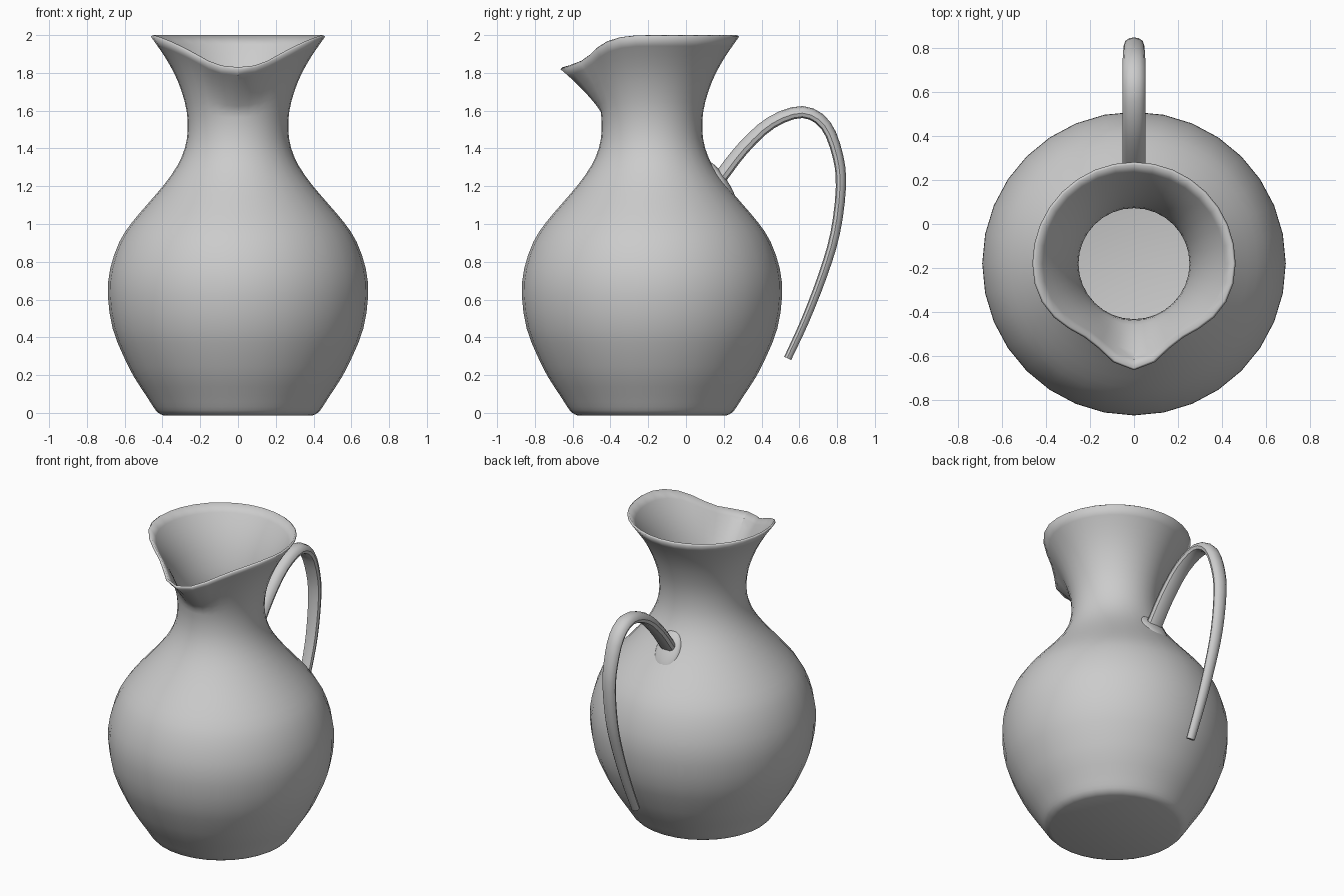
import bpy, bmesh, math
from mathutils import Vector

cube = bpy.data.objects.get("Cube")
if cube:
    bpy.data.objects.remove(cube, do_unlink=True)

AXIS_Y = -0.18
SEGMENTS = 32

clay = bpy.data.materials.new("grey_clay")
clay.use_nodes = True
clay.diffuse_color = (0.6, 0.6, 0.6, 1)
clay.node_tree.nodes["Principled BSDF"].inputs["Base Color"].default_value = (0.6, 0.6, 0.6, 1)


def finish(name, bm, angle=35):
    """Turn a bmesh into a named, smooth shaded object."""
    bmesh.ops.recalc_face_normals(bm, faces=bm.faces)
    mesh = bpy.data.meshes.new(name)
    bm.to_mesh(mesh)
    bm.free()
    mesh.materials.append(clay)
    obj = bpy.data.objects.new(name, mesh)
    bpy.context.collection.objects.link(obj)
    bpy.ops.object.select_all(action='DESELECT')
    obj.select_set(True)
    bpy.context.view_layer.objects.active = obj
    bpy.ops.object.shade_smooth_by_angle(angle=math.radians(angle))
    return obj


def spline(points, steps):
    """Catmull-Rom samples through the points."""
    pts = [Vector(p) for p in points]
    pts = [2 * pts[0] - pts[1]] + pts + [2 * pts[-1] - pts[-2]]
    out = []
    for a, b, c, d in zip(pts, pts[1:], pts[2:], pts[3:]):
        for i in range(steps):
            t = i / steps
            out.append(0.5 * (2 * b + (c - a) * t + (2 * a - 5 * b + 4 * c - d) * t * t
                              + (3 * b - a - 3 * c + d) * t ** 3))
    return out + [pts[-2]]


def bridge(bm, rings):
    for lower, upper in zip(rings, rings[1:]):
        n = len(lower)
        for i in range(n):
            j = (i + 1) % n
            bm.faces.new((lower[i], lower[j], upper[j], upper[i]))


# Jug body: turned profile (radius, height) with a pulled, dipping spout
PROFILE = spline([(0.39, 0), (0.415, 0.012), (0.437, 0.04), (0.475, 0.1), (0.54, 0.2),
                  (0.595, 0.31), (0.65, 0.45), (0.675, 0.62), (0.663, 0.76), (0.615, 0.9),
                  (0.55, 1.0), (0.465, 1.1), (0.38, 1.2), (0.31, 1.3), (0.267, 1.4),
                  (0.252, 1.5), (0.258, 1.6), (0.283, 1.7), (0.323, 1.8), (0.38, 1.9),
                  (0.45, 2.0)], 2)
NECK = 1.5


def radius_at(z):
    for p, q in zip(PROFILE, PROFILE[1:]):
        if z <= q.y:
            return p.x + (q.x - p.x) * (z - p.y) / (q.y - p.y)
    return PROFILE[-1].x


def body_point(height, i):
    turn = 2 * math.pi * i / SEGMENTS          # zero points at the spout
    rim = 2 - 0.17 * max(0, math.cos(turn)) ** 2.8
    z, push = height, 0
    if height > NECK:
        z = NECK + (height - NECK) * (rim - NECK) / (2 - NECK)
        away = math.degrees(min(turn, 2 * math.pi - turn))
        lift = max(0, (z - 1.6) / (rim - 1.6))
        push = 0.135 * math.exp(-(away / 22) ** 2) * lift ** 1.1
    r = radius_at(z) + push
    return (r * math.sin(turn), AXIS_Y - r * math.cos(turn), z)


bm = bmesh.new()
rings = [[bm.verts.new(body_point(p.y, i)) for i in range(SEGMENTS)] for p in PROFILE]
bridge(bm, rings)
bm.faces.new(rings[0])
body = finish("jug_body", bm)
wall = body.modifiers.new("wall", 'SOLIDIFY')
wall.thickness = 0.014
wall.offset = -1
wall.use_even_offset = True
body.modifiers.move(len(body.modifiers) - 1, 0)

# Handle: tapering arch with a rounded back and a flatter inner side
PATH = spline([(0, 0.17, 1.22), (0, 0.305, 1.395), (0, 0.455, 1.532), (0, 0.617, 1.587),
               (0, 0.735, 1.52), (0, 0.8, 1.355), (0, 0.815, 1.19), (0, 0.785, 0.95),
               (0, 0.72, 0.73), (0, 0.627, 0.49), (0, 0.535, 0.29)], 3)
bm = bmesh.new()
rings = []
for k, p in enumerate(PATH):
    tangent = (PATH[min(k + 1, len(PATH) - 1)] - PATH[max(k - 1, 0)]).normalized()
    outward = Vector((0, -tangent.z, tangent.y))
    t = k / (len(PATH) - 1)
    half_width = 0.052 - 0.024 * max(0, t - 0.4) / 0.6
    half_depth = 0.043 - 0.019 * t
    ring = []
    for i in range(12):
        a = 2 * math.pi * i / 12
        depth = max(math.sin(a), -0.8) + (0.1 if math.sin(a) < -0.8 else 0)
        ring.append(bm.verts.new(p + Vector((half_width * math.cos(a), 0, 0))
                                 + outward * half_depth * depth))
    rings.append(ring)
bridge(bm, rings)
bm.faces.new(rings[0])
bm.faces.new(rings[-1])
finish("handle", bm)

# Oval pad where the handle joins the shoulder
bm = bmesh.new()
bmesh.ops.create_uvsphere(bm, u_segments=24, v_segments=12, radius=1)
down, out = Vector((0, 0.54, -0.84)), Vector((0, 0.84, 0.54))
for v in bm.verts:
    x, y, z = v.co
    v.co = Vector((0.085 * x, 0.19, 1.215)) + down * 0.135 * y + out * 0.032 * z
finish("handle_pad", bm)
